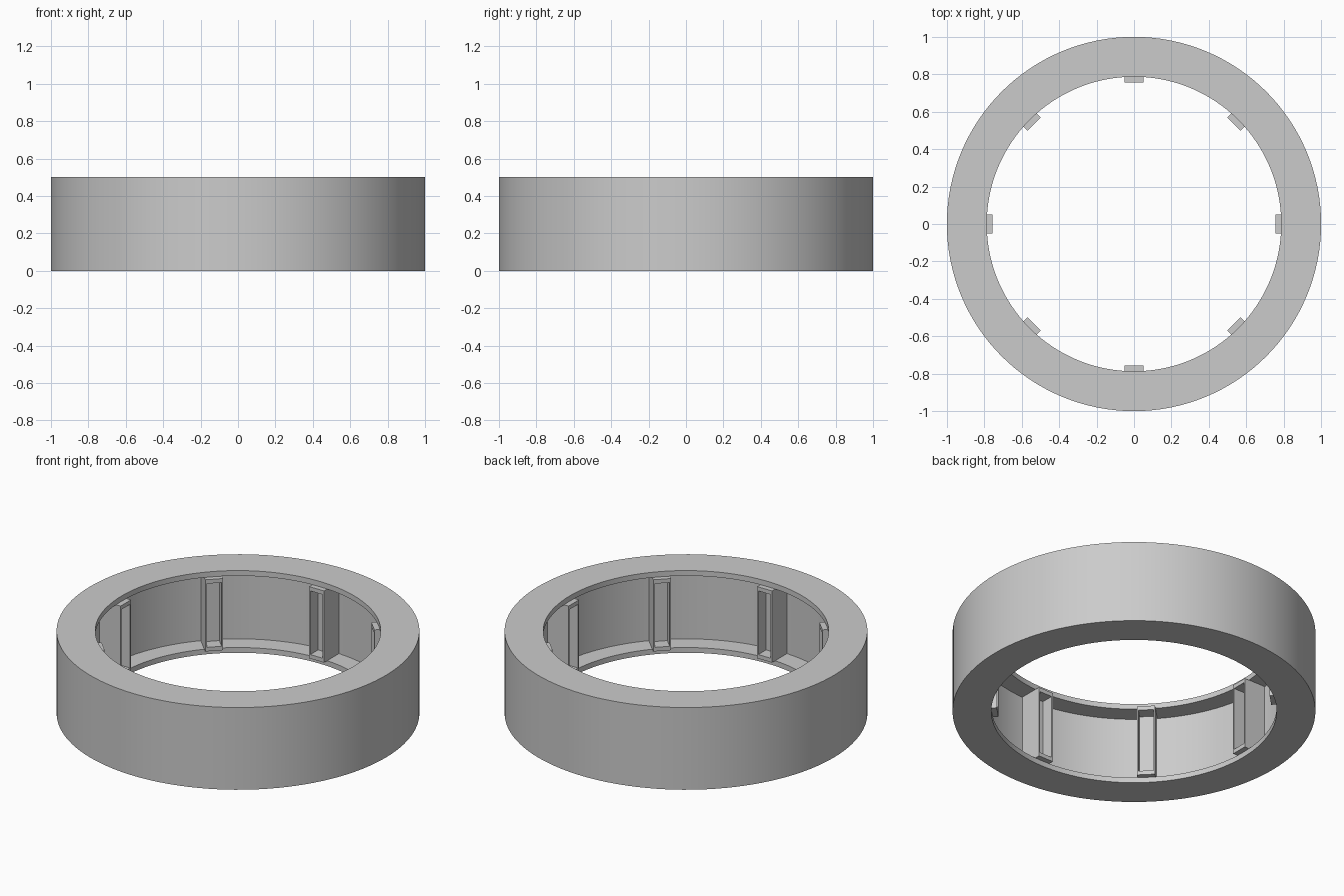
import bpy, bmesh, math
from mathutils import Matrix, Vector

if "Cube" in bpy.data.objects:
    bpy.data.objects.remove(bpy.data.objects["Cube"], do_unlink=True)

HEIGHT, LIP = 0.5, 0.032
OUTER, WALL, INNER = 1.0, 0.9, 0.787
SEGMENTS = 128

grey = bpy.data.materials.new("plain grey")
grey.use_nodes = True
colour = (0.6, 0.6, 0.6, 1)
grey.diffuse_color = colour
grey.node_tree.nodes["Principled BSDF"].inputs["Base Color"].default_value = colour


def finish(bm, name):
    bmesh.ops.recalc_face_normals(bm, faces=bm.faces)
    mesh = bpy.data.meshes.new(name)
    bm.to_mesh(mesh)
    bm.free()
    mesh.materials.append(grey)
    obj = bpy.data.objects.new(name, mesh)
    bpy.context.collection.objects.link(obj)
    return obj


# Ring with an inward-facing channel between two thin lips
profile = [(OUTER, 0), (OUTER, HEIGHT), (INNER, HEIGHT), (INNER, HEIGHT - LIP),
           (WALL, HEIGHT - LIP), (WALL, LIP), (INNER, LIP), (INNER, 0)]
bm = bmesh.new()
verts = [bm.verts.new((r, 0, z)) for r, z in profile]
edges = [bm.edges.new((v, verts[i - 1])) for i, v in enumerate(verts)]
bmesh.ops.spin(bm, geom=verts + edges, cent=(0, 0, 0), axis=(0, 0, 1),
               angle=math.tau, steps=SEGMENTS, use_merge=True)
bmesh.ops.remove_doubles(bm, verts=bm.verts, dist=0.0001)
ring = finish(bm, "channel_ring")
bpy.context.view_layer.objects.active = ring
ring.select_set(True)
bpy.ops.object.shade_smooth_by_angle(angle=math.radians(30))
ring.select_set(False)


# Block across the channel, with a rectangular pocket in its inner face
def pocket_block(name, angle):
    front, back, width = 0.755, 0.905, 0.1
    bm = bmesh.new()
    bmesh.ops.create_cube(bm, size=1)
    bmesh.ops.scale(bm, vec=(back - front, width, HEIGHT - 2 * LIP), verts=bm.verts)
    bmesh.ops.translate(bm, vec=((front + back) / 2, 0, HEIGHT / 2), verts=bm.verts)
    face = min(bm.faces, key=lambda f: f.calc_center_median().x)
    bmesh.ops.inset_individual(bm, faces=[face], thickness=0.012)
    # Thicker rims at top and bottom than at the sides
    for v in face.verts:
        v.co.z += 0.016 if v.co.z < HEIGHT / 2 else -0.016
    pocket = bmesh.ops.extrude_discrete_faces(bm, faces=[face])["faces"][0]
    bmesh.ops.translate(bm, vec=Vector((0.075, 0, 0)), verts=pocket.verts)
    bmesh.ops.transform(bm, matrix=Matrix.Rotation(angle, 4, "Z"), verts=bm.verts)
    return finish(bm, name)


for i in range(8):
    pocket_block(f"pocket_block_{i + 1}", i * math.tau / 8)
